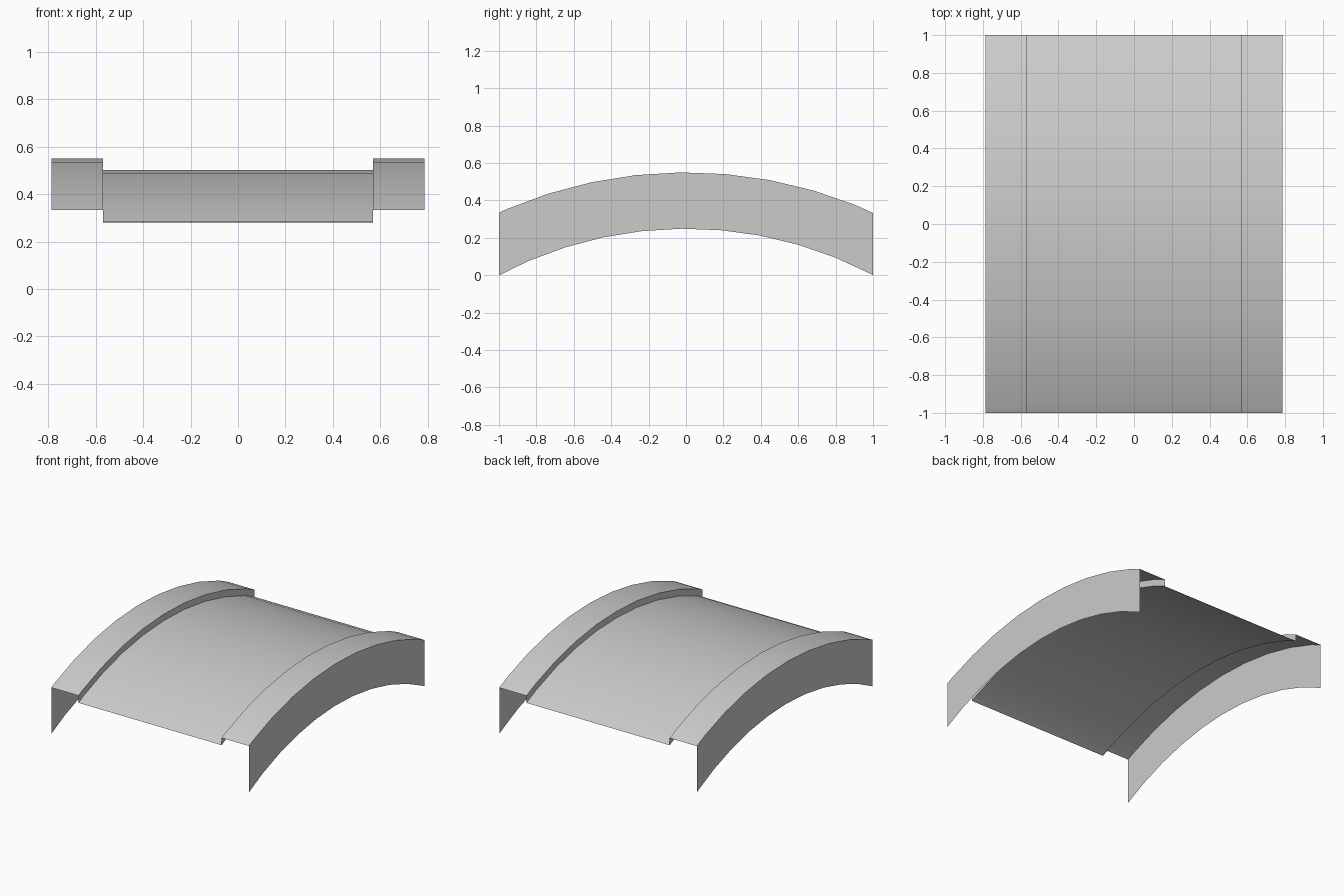
import bpy, bmesh, math

if "Cube" in bpy.data.objects:
    bpy.data.objects.remove(bpy.data.objects["Cube"])

CENTRE_Z = -1.89             # common axis of all the arcs
STEP = math.tau / 64         # facet angle
PHASE = -0.012
R_TOP, R_DECK, R_BOTTOM = 2.44, 2.393, 2.139
X_OUT, X_IN = 0.787, 0.57


def arched_sheet(name, profile):
    """Sweep an (x, radius) profile round the axis and trim it at y = +-1."""
    bm = bmesh.new()
    rows = []
    for k in range(-6, 7):
        a = k * STEP + PHASE
        rows.append([bm.verts.new((x, r * math.sin(a), CENTRE_Z + r * math.cos(a)))
                     for x, r in profile])
    for row, nxt in zip(rows, rows[1:]):
        for i in range(len(profile) - 1):
            bm.faces.new((row[i], row[i + 1], nxt[i + 1], nxt[i]))
    for s in (-1, 1):
        bmesh.ops.bisect_plane(bm, geom=bm.verts[:] + bm.edges[:] + bm.faces[:],
                               plane_co=(0, s, 0), plane_no=(0, s, 0), clear_outer=True)
    mesh = bpy.data.meshes.new(name)
    bm.to_mesh(mesh)
    bm.free()
    obj = bpy.data.objects.new(name, mesh)
    bpy.context.collection.objects.link(obj)
    bpy.ops.object.select_all(action='DESELECT')
    obj.select_set(True)
    bpy.context.view_layer.objects.active = obj
    bpy.ops.object.shade_smooth_by_angle(angle=math.radians(30))
    return obj


# Curved walkway
arched_sheet("bridge_deck", [(-X_IN, R_DECK), (X_IN, R_DECK)])

# Raised curbs: outer side wall, flat top and small inner step
curb = [(X_OUT, R_BOTTOM), (X_OUT, R_TOP), (X_IN, R_TOP), (X_IN, R_DECK)]
arched_sheet("left_curb", [(-x, r) for x, r in curb])
arched_sheet("right_curb", curb[::-1])
